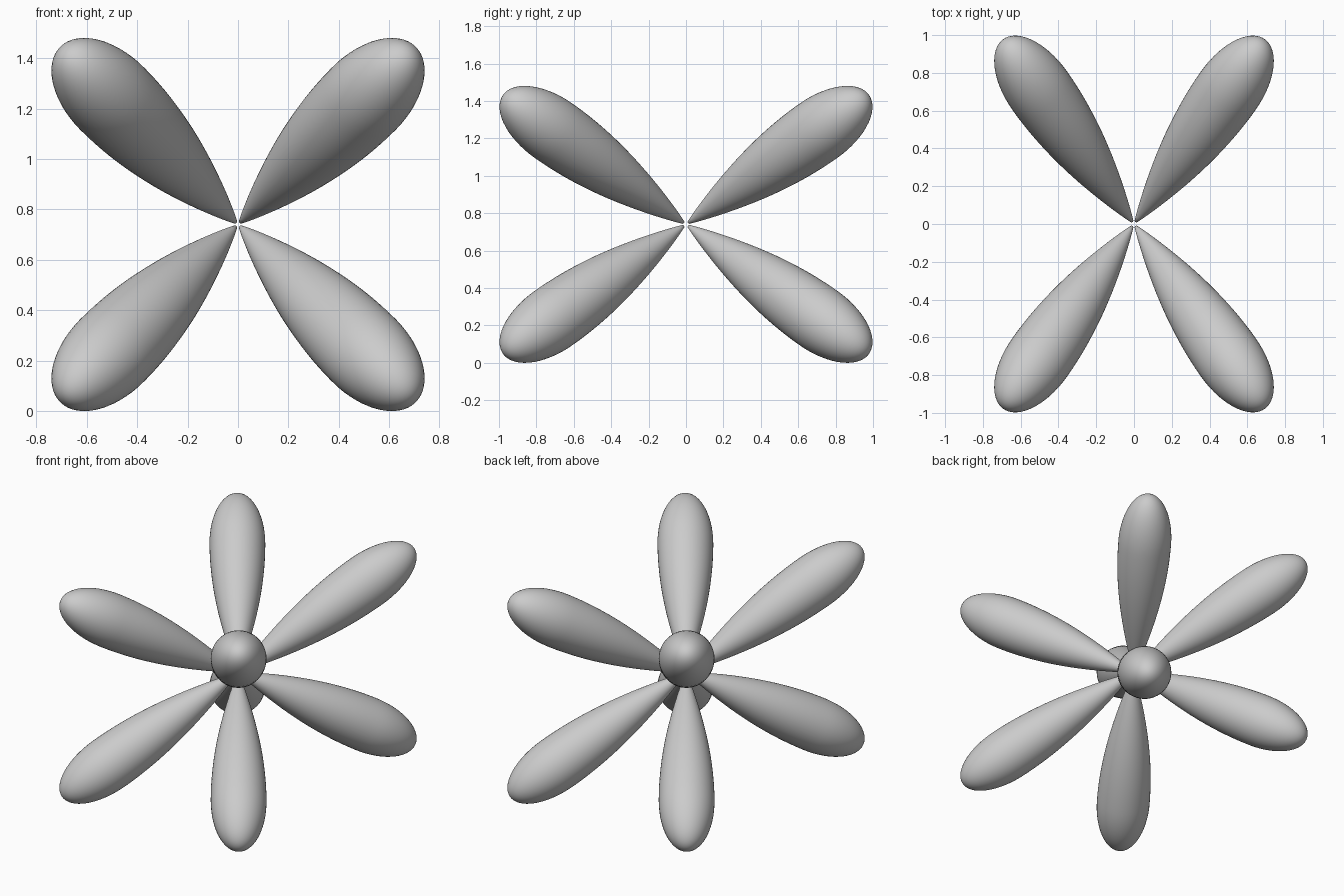
import bpy, bmesh, math
from mathutils import Vector

if "Cube" in bpy.data.objects:
    bpy.data.objects.remove(bpy.data.objects["Cube"])

CENTRE = Vector((0, 0, 0.74))
WIDEST, RADIUS, NOSE = 1.0, 0.177, 0.37   # position and size of the thickest ring
SIDES = 48

grey = bpy.data.materials.new("soft_grey")
grey.diffuse_color = (0.6, 0.6, 0.6, 1)
grey.use_nodes = True
grey.node_tree.nodes["Principled BSDF"].inputs["Base Color"].default_value = grey.diffuse_color


def profile():
    """Teardrop outline as (distance, radius) pairs."""
    pts = []
    for i in range(29):                    # slender taper
        s = 0.02 + (WIDEST - 0.02) * i / 28
        pts.append((s, RADIUS * math.sin(math.pi / 2 * s / WIDEST) ** 0.9))
    for i in range(1, 16):                 # rounded elliptical nose
        t = math.pi / 2 * i / 16
        pts.append((WIDEST + NOSE * math.sin(t), RADIUS * math.cos(t)))
    return pts


def lobe(name, direction):
    """Revolved teardrop pointing away from the shared centre."""
    bm = bmesh.new()
    rings = []
    for s, r in profile():
        rings.append([bm.verts.new((r * math.cos(2 * math.pi * k / SIDES),
                                    r * math.sin(2 * math.pi * k / SIDES), s))
                      for k in range(SIDES)])
    for a, b in zip(rings, rings[1:]):
        for k in range(SIDES):
            n = (k + 1) % SIDES
            bm.faces.new((a[k], a[n], b[n], b[k]))
    # close both ends with fans
    for ring, z in ((rings[0], 0.015), (rings[-1], WIDEST + NOSE)):
        tip = bm.verts.new((0, 0, z))
        for k in range(SIDES):
            bm.faces.new((ring[k], ring[(k + 1) % SIDES], tip))
    bmesh.ops.recalc_face_normals(bm, faces=bm.faces)
    for f in bm.faces:
        f.smooth = True
    bm.transform(Vector(direction).to_track_quat('Z', 'Y').to_matrix().to_4x4())
    mesh = bpy.data.meshes.new(name)
    bm.to_mesh(mesh)
    bm.free()
    mesh.materials.append(grey)
    obj = bpy.data.objects.new(name, mesh)
    obj.location = CENTRE
    bpy.context.collection.objects.link(obj)


# eight lobes, one in each octant
for sx, xn in ((-1, "left"), (1, "right")):
    for sy, yn in ((-1, "front"), (1, "back")):
        for sz, zn in ((-1, "lower"), (1, "upper")):
            lobe(f"lobe_{zn}_{yn}_{xn}", (0.5 * sx, 0.7071 * sy, 0.5 * sz))
